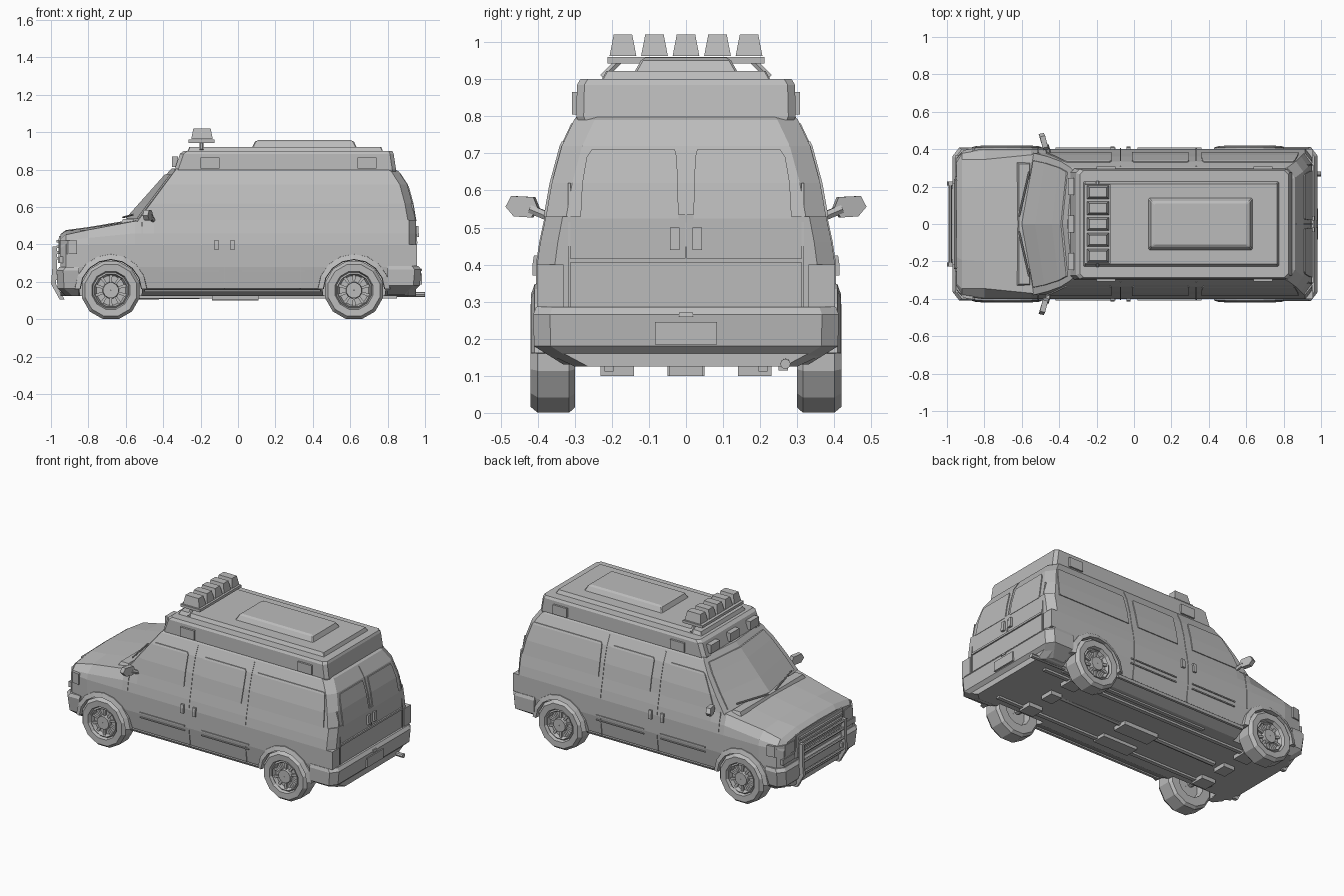
import bpy, bmesh, math
from mathutils import Matrix, Vector

cube = bpy.data.objects.get("Cube")
if cube:
    bpy.data.objects.remove(cube, do_unlink=True)

grey = bpy.data.materials.new("plain_grey")
grey.use_nodes = True
grey.diffuse_color = (0.5, 0.5, 0.5, 1)
grey.node_tree.nodes["Principled BSDF"].inputs["Base Color"].default_value = grey.diffuse_color


def make(name, verts, faces, mirror=False):
    """Mesh object from points; mirror copies it across the long axis."""
    bm = bmesh.new()
    vs = [bm.verts.new(v) for v in verts]
    for f in faces:
        bm.faces.new([vs[i] for i in f])
    bmesh.ops.remove_doubles(bm, verts=bm.verts, dist=1e-5)
    bmesh.ops.recalc_face_normals(bm, faces=bm.faces)
    me = bpy.data.meshes.new(name)
    bm.to_mesh(me)
    bm.free()
    me.materials.append(grey)
    ob = bpy.data.objects.new(name, me)
    bpy.context.collection.objects.link(ob)
    if mirror:
        m = ob.modifiers.new("both_sides", 'MIRROR')
        m.use_axis = (False, True, False)
        m.use_mirror_merge = False
    return ob


def loft(name, rings, mirror=False, loop=False):
    n, k = len(rings[0]), len(rings)
    faces = [(a * n + i, a * n + (i + 1) % n, (a + 1) % k * n + (i + 1) % n, (a + 1) % k * n + i)
             for a in range(k if loop else k - 1) for i in range(n)]
    if not loop:
        faces += [tuple(range(n)), tuple(range((k - 1) * n, k * n))]
    return make(name, [p for r in rings for p in r], faces, mirror)


def prism(name, pts, shift, mirror=False):
    s = Vector(shift)
    return loft(name, [pts, [Vector(p) + s for p in pts]], mirror)


def box(name, x, y, z, taper=0.0, mirror=False):
    """Box from ranges, with its top drawn in by taper."""
    def ring(h, t):
        return [(x[0] + t, y[0] + t, h), (x[1] - t, y[0] + t, h),
                (x[1] - t, y[1] - t, h), (x[0] + t, y[1] - t, h)]
    return loft(name, [ring(z[0], 0), ring(z[1], taper)], mirror)


def rod(name, a, b, r=0.008, mirror=False, sides=6):
    a, b = Vector(a), Vector(b)
    q = (b - a).to_track_quat('Z', 'Y')
    ring = [q @ Vector((r * math.cos(t), r * math.sin(t), 0))
            for t in [2 * math.pi * i / sides for i in range(sides)]]
    return loft(name, [[a + p for p in ring], [b + p for p in ring]], mirror)


def lerp(table, z):
    for (z0, v0), (z1, v1) in zip(table, table[1:]):
        if z <= z1:
            break
    return v0 + (v1 - v0) * (z - z0) / (z1 - z0)


WIDTH = [(.13, .37), (.17, .39), (.28, .402), (.40, .402), (.46, .393), (.53, .378),
         (.62, .362), (.72, .335), (.79, .302), (.805, .29)]
REAR = [(.28, .955), (.42, .955), (.53, .948), (.62, .932), (.72, .905), (.79, .86), (.805, .83)]


def skin(name, rows, rear=False, t=0.006, mirror=True):
    """Thin plate that follows the side or rear; rows are (z, start, end)."""
    rings = []
    for z, a, b in rows:
        d = lerp(REAR if rear else WIDTH, z)
        pts = [(a, d - .01), (b, d - .01), (b, d + t), (a, d + t)]
        rings.append([(q, p, z) if rear else (p, q, z) for p, q in pts])
    return loft(name, rings, mirror)


# Lower body with sloping hood: stations of x, width scale, shoulder, edge and crown
rings = []
for x, s, edge_y, zs, ze, zt in [(-.95, .88, .36, .40, .43, .455), (-.92, .96, .36, .42, .452, .477),
                                 (-.8, 1, .345, .435, .478, .493), (-.55, 1, .37, .46, .525, .535),
                                 (-.45, 1, .378, .46, .53, .535), (.915, 1, .378, .46, .53, .535),
                                 (.952, .88, .378, .46, .53, .535)]:
    half = [(.30, .125), (.385, .165), (.402, .28), (.402, .40 if zs > .41 else .38),
            (.393, zs), (edge_y, ze), (.2, zt - .004)]
    ring = [(x, y * s, z) for y, z in half]
    rings.append(ring + [(x, 0, zt)] + [(x, -y, z) for _, y, z in reversed(ring)])
body = loft("lower_body", rings)

# Wheel arch openings
WHEELS = (-.68, .62)
for x in WHEELS:
    for s in (1, -1):
        cutter = rod("arch_cutter", (x, s * .27, .155), (x, s * .6, .155), .168, sides=20)
        cutter.hide_render = True
        mod = body.modifiers.new("arch", 'BOOLEAN')
        mod.object, mod.operation, mod.solver = cutter, 'DIFFERENCE', 'EXACT'
        bpy.context.view_layer.objects.active = body
        bpy.ops.object.modifier_apply(modifier="arch")
        bpy.data.objects.remove(cutter, do_unlink=True)

# Cabin: horizontal slices
rings = []
for z in (.52, .53, .62, .72, .79, .805):
    w, xr = lerp(WIDTH, z), lerp(REAR, z)
    xc, xs = -.61 + .89 * (z - .52), -.54 + .74 * (z - .52)
    half = [(xs, w), (xr - .04, w), (xr, w - .055)]
    rings.append([(xc, 0, z)] + [(x, y, z) for x, y in half] + [(x, -y, z) for x, y in reversed(half)])
loft("cabin", rings)

# Windscreen and wipers
rings = []
for z in (.54, .62, .72, .775):
    xc, xs, y = -.61 + .89 * (z - .52), -.54 + .74 * (z - .52), lerp(WIDTH, z) * .9
    xe = xc + (xs - xc) * .9
    rings.append([(xe - .008, -y, z), (xc - .008, 0, z), (xe - .008, y, z),
                  (xe + .01, y, z), (xc + .01, 0, z), (xe + .01, -y, z)])
loft("windscreen", rings)
rod("wiper", (-.615, .04, .545), (-.56, .28, .56), .005, True)
box("cowl", (-.625, -.55), (-.33, .33), (.515, .537), .01)

# Side windows, seams, trim strips and handles
skin("front_door_window", [(.53, -.47, -.12), (.62, -.43, -.12), (.72, -.375, -.12), (.732, -.36, -.13)])
skin("middle_window", [(.53, -.01, .29), (.62, -.01, .295), (.72, -.01, .295), (.732, 0, .285)])
skin("rear_side_window", [(.53, .36, .88), (.62, .36, .875), (.72, .365, .86), (.732, .375, .85)])
SEAM = (.165, .28, .40, .46, .53, .62, .72, .78)
for x in (-.075, .33):
    skin("door_seam", [(z, x, x + .006) for z in SEAM], t=.003)
skin("front_door_seam", [(z, -.515, -.509) for z in SEAM[1:5]], t=.003)
for z in (.255, .285):
    for a, b in ((-.42, -.1), (.02, .36)):
        skin("side_trim", [(z, a, b), (z + .007, a, b)])
skin("sill_trim", [(.145, -.5, .44), (.16, -.5, .44)])
for x in (-.125, -.04):
    skin("door_handle", [(.37, x, x + .022), (.40, x, x + .022), (.425, x, x + .022)], t=.012)

# Rear doors
skin("rear_window", [(.525, .02, .285), (.62, .022, .28), (.69, .025, .268), (.71, .03, .255)], rear=True)
skin("rear_door_handle", [(.44, .018, .043), (.50, .018, .043)], rear=True, t=.014)
skin("rear_door_seam", [(z, .312, .318) for z in (.28, .42, .53, .62)], rear=True, t=.003)
skin("rear_crossline", [(.405, 0, .315), (.417, 0, .315)], rear=True)
skin("rear_centre_seam", [(z, 0, .003) for z in (.417, .53, .62, .72, .78)], rear=True, t=.003)
box("tail_light", (.9, .957), (.33, .402), (.285, .40), mirror=True)

# Wheels: turned tyre and rim, with spokes and flares
TYRE = [(.09, .30), (.145, .30), (.16, .315), (.16, .40), (.143, .42), (.105, .418), (.098, .40),
        (.09, .407), (.08, .385), (.045, .385), (.042, .412), (.002, .412), (.002, .345), (.085, .345)]
for x in WHEELS:
    def polar(r, y, t, cx=x):
        return (cx + r * math.sin(t), y, .155 + r * math.cos(t))
    rings = [[polar(r, y, (i + .5) * math.pi / 6) for r, y in TYRE] for i in range(12)]
    loft("wheel", rings, True, loop=True)
    for i in range(10):
        t = i * math.pi / 5
        prism("wheel_spoke", [polar(r, .38, t + d) for r, d in ((.04, -.14), (.088, -.1), (.088, .1), (.04, .14))],
              (0, .018, 0), True)
    arcs = [math.radians(a) for a in range(-88, 89, 22)]
    loft("arch_flare", [[polar(r, y, t) for r, y in ((.162, .36), (.196, .36), (.193, .408), (.165, .418))]
                        for t in arcs], True)
    rod("axle", (x, -.31, .155), (x, .31, .155), .025, sides=8)


# Bumpers: plan outlines stacked in height
def bumper(name, sign, x_in, levels):
    rings = []
    for z, xo, w in levels:
        half = [(x_in, w), (xo - .035, w), (xo, w - .045)]
        rings.append([(sign * x, y, z) for x, y in half] + [(sign * x, -y, z) for x, y in reversed(half)])
    return loft(name, rings)


bumper("rear_bumper", 1, .80, [(.13, .92, .33), (.18, .972, .41), (.265, .98, .412), (.285, .965, .405)])
bumper("front_bumper", -1, .85, [(.125, .92, .35), (.165, .965, .395), (.26, .97, .408), (.28, .955, .40)])
box("number_plate", (.97, .985), (-.083, .083), (.185, .245))
box("plate_lamp", (.96, .985), (-.02, .02), (.258, .272), .003)
rod("tail_pipe", (.75, .268, .135), (1.0, .268, .132), .014, sides=8)

# Nose: grille, lamps and bull bar
box("grille_frame", (-.962, -.93), (-.24, .24), (.30, .445), .004)
for z in (.32, .35, .38, .41):
    box("grille_slat", (-.970, -.95), (-.22, .22), (z, z + .014))
prism("headlight", [(-.957, .25, .35), (-.952, .345, .35), (-.91, .395, .35), (-.86, .404, .35), (-.86, .3, .35)],
      (0, 0, .07), True)
box("corner_lamp", (-.955, -.90), (.25, .37), (.30, .335), mirror=True)
for a, b in (((-.985, .39), (-.985, .27)), ((-.985, .27), (-.992, .19)), ((-.992, .19), (-.945, .105))):
    prism("bull_bar_post", [(a[0] - .008, .205, a[1]), (a[0] + .018, .205, a[1]),
                            (b[0] + .018, .205, b[1]), (b[0] - .008, .205, b[1])], (0, .022, 0), True)
for z in (.20, .27, .33, .38):
    rod("bull_bar_rail", (-.982, -.215, z), (-.982, .215, z), .009)
box("bull_bar_mount", (-.985, -.94), (.19, .22), (.21, .24), mirror=True)

# Door mirrors
prism("mirror", [(-.455, .40, .552), (-.46, .418, .527), (-.475, .465, .53), (-.482, .487, .556),
                 (-.475, .472, .585), (-.46, .412, .582)], (-.028, -.006, 0), True)
rod("mirror_arm", (-.45, .36, .525), (-.468, .42, .55), .013, True)

# Raised roof with stepped panels
def slab(name, levels):
    return loft(name, [[(a, -w + c, z), (a + c, -w, z), (b - c, -w, z), (b, -w + c, z),
                        (b, w - c, z), (b - c, w, z), (a + c, w, z), (a, w - c, z)]
                       for z, a, b, w, c in levels])


slab("raised_roof", [(.79, -.335, .845, .292, .02), (.80, -.34, .845, .296, .02),
                     (.885, -.31, .832, .294, .02), (.90, -.29, .825, .285, .02)])
slab("roof_panel", [(.898, -.27, .775, .228, .004), (.922, -.26, .765, .215, .004)])
slab("roof_hatch", [(.918, .075, .635, .14, .006), (.95, .09, .62, .122, .006), (.958, .11, .60, .11, .006)])
for x in (-.20, .64):
    box("side_marker_light", (x, x + .1), (.285, .307), (.805, .865), mirror=True)
for y in (-.2, 0, .2):
    box("front_marker_light", (-.352, -.32), (y - .045, y + .045), (.815, .87))

# Roof lamps on a bar
box("lamp_bar", (-.265, -.125), (-.212, .212), (.943, .960))
rod("lamp_bar_leg", (-.195, .225, .905), (-.195, .18, .95), .01, True)
for i in range(-2, 3):
    y = i * .085
    box("roof_lamp", (-.25, -.135), (y - .036, y + .036), (.963, 1.02), .011)

# Underside
rod("drive_shaft", (-.6, 0, .125), (.62, 0, .14), .02, sides=8)
box("transmission", (-.14, .11), (-.05, .05), (.10, .15))
box("fuel_tank", (-.14, .11), (-.23, -.14), (.105, .15))
box("chassis_rail", (-.75, .85), (.195, .22), (.112, .15), mirror=True)
box("exhaust_pipe", (-.3, .75), (.25, .275), (.115, .14))
for x in WHEELS:
    box("axle_housing", (x - .04, x + .04), (-.045, .045), (.10, .18))
    box("spring_mount", (x - .05, x + .05), (.14, .23), (.10, .15), mirror=True)
